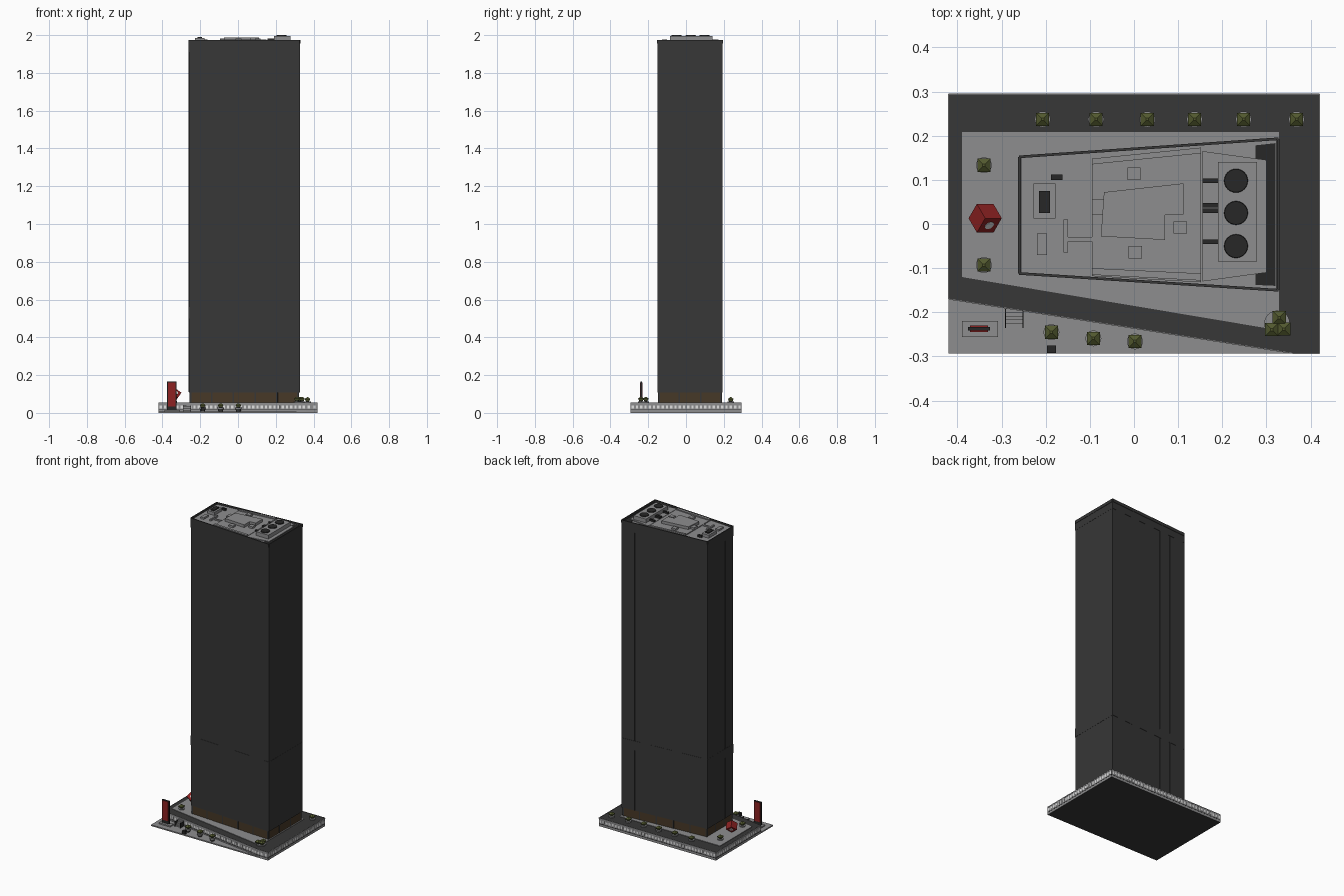
import bpy, bmesh, math
from mathutils import Vector, Matrix

if "Cube" in bpy.data.objects:
    bpy.data.objects.remove(bpy.data.objects["Cube"])

def mat(name, r, g, b):
    m = bpy.data.materials.new(name)
    m.diffuse_color = (r, g, b, 1)
    m.use_nodes = True
    m.node_tree.nodes["Principled BSDF"].inputs["Base Color"].default_value = m.diffuse_color
    return m

DARK = mat("dark glass and asphalt", 0.038, 0.038, 0.038)
GREY = mat("grey stone", 0.27, 0.27, 0.275)
LIGHT = mat("light window", 0.75, 0.75, 0.75)
RED = mat("red paint", 0.27, 0.016, 0.016)
BROWN = mat("bronze lobby glass", 0.062, 0.04, 0.02)
GREEN = mat("olive leaves", 0.085, 0.1, 0.028)
BLACK = mat("black metal", 0.02, 0.02, 0.02)

def finish(name, bm, *mats):
    bmesh.ops.recalc_face_normals(bm, faces=bm.faces)
    me = bpy.data.meshes.new(name)
    bm.to_mesh(me)
    bm.free()
    ob = bpy.data.objects.new(name, me)
    for m in mats:
        me.materials.append(m)
    bpy.context.collection.objects.link(ob)
    return ob

def prism(name, pts, z0, z1, m, side=None):
    """Extruded outline; optional second material on the side faces."""
    bm = bmesh.new()
    f = bm.faces.new([bm.verts.new((x, y, z0)) for x, y in pts])
    up = bmesh.ops.extrude_face_region(bm, geom=[f])["geom"]
    bmesh.ops.translate(bm, vec=(0, 0, z1 - z0), verts=[v for v in up if isinstance(v, bmesh.types.BMVert)])
    bm.normal_update()
    for f in bm.faces:
        if side and abs(f.normal.z) < 0.5:
            f.material_index = 1
    return finish(name, bm, *([m, side] if side else [m]))

def box(name, x0, x1, y0, y1, z0, z1, m):
    return prism(name, [(x0, y0), (x1, y0), (x1, y1), (x0, y1)], z0, z1, m)

def cyl(name, x, y, z0, z1, r0, r1, m, n=16, turn=0.0):
    bm = bmesh.new()
    bmesh.ops.create_cone(bm, cap_ends=True, segments=n, radius1=r0, radius2=r1, depth=z1 - z0,
                          matrix=Matrix.Translation((x, y, (z0 + z1) / 2)) @ Matrix.Rotation(turn, 4, 'Z'))
    return finish(name, bm, m)

def wall_plate(name, a, b, s0, s1, z0, z1, m, t=0.002):
    """Thin plate on the wall a->b (outside to the right), from s0 to s1 along it."""
    a, b = Vector(a), Vector(b)
    d = (b - a).normalized()
    n = Vector((d.y, -d.x))
    p, q = a + d * s0, a + d * s1
    return prism(name, [p - n * t, q - n * t, q + n * t, p + n * t], z0, z1, m)

# ---- ground slab and raised street block
H = 0.052
box("lower_ground", -0.42, 0.42, -0.293, 0.294, 0.0, 0.008, GREY)
box("underside", -0.418, 0.418, -0.29, 0.293, -0.0005, 0.002, DARK)
block = [(-0.42, -0.17), (0.36, -0.293), (0.42, -0.293), (0.42, 0.294), (-0.42, 0.294)]
prism("sidewalk_block", block, 0.006, H, DARK, GREY)
prism("plaza_paving", [(-0.39, -0.12), (0.295, -0.235), (0.328, -0.235), (0.328, 0.208), (-0.39, 0.208)],
      H - 0.01, H + 0.003, GREY)

# ---- rim, base ledge and little windows around the block
for i, a in enumerate(block):
    b = block[(i + 1) % len(block)]
    L = (Vector(b) - Vector(a)).length
    wall_plate("block_rim", a, b, 0, L, H - 0.004, H + 0.002, GREY, 0.001)
    wall_plate("block_shadow_band", a, b, 0, L, 0.014, 0.018, DARK, 0.0008)
    n = int(L / 0.022)
    for k in range(n):
        s = (k + 0.5) * L / n
        wall_plate("block_window", a, b, s - 0.006, s + 0.006, 0.024, 0.04, LIGHT, 0.0009)

# ---- tower
tower = [(-0.26, -0.112), (0.327, -0.15), (0.327, 0.193), (-0.26, 0.152)]
c = Vector((0.035, 0.02))
inner = [tuple(c + (Vector(p) - c) * 0.982) for p in tower]
prism("lobby", inner, H, 0.112, BROWN)
prism("tower_shaft", tower, 0.108, 1.962, DARK)
prism("roof_deck", inner, 1.95, 1.964, GREY)
splits = [(0.18, 0.55), (0.28,), (0.15, 0.25, 0.37, 0.51, 0.66, 0.8), (0.3, 0.7)]
for i, a in enumerate(tower):
    b = tower[(i + 1) % 4]
    L = (Vector(b) - Vector(a)).length
    wall_plate("parapet", a, b, 0, L, 1.955, 1.975, DARK, 0.003)
    wall_plate("mechanical_band", a, b, 0, L, 0.50, 0.56, DARK, 0.001)
    wall_plate("top_band", a, b, 0, L, 1.91, 1.97, DARK, 0.001)
    for f in splits[i]:
        wall_plate("facade_seam", a, b, f * L - 0.002, f * L + 0.002, 0.11, 1.97, DARK, 0.0012)
    # lobby columns
    ia, ib = inner[i], inner[(i + 1) % 4]
    n = 5 if i % 2 == 0 else 3
    L = (Vector(ib) - Vector(ia)).length
    for k in range(n + 1):
        s = min(max(k * L / n, 0.005), L - 0.005)
        wall_plate("lobby_column", ia, ib, s - 0.004, s + 0.004, H, 0.11, DARK, 0.002)

# ---- roof equipment
prism("roof_platform", [(-0.095, -0.118), (0.152, -0.132), (0.152, 0.168), (-0.095, 0.148)], 1.96, 1.97, GREY)
prism("penthouse", [(-0.075, -0.028), (0.07, -0.036), (0.07, 0.02), (0.112, 0.022), (0.112, 0.092),
                    (-0.068, 0.072)], 1.965, 1.988, GREY)
box("penthouse_step", -0.095, -0.068, 0.02, 0.055, 1.965, 1.982, GREY)
prism("roof_back_duct", [(-0.095, 0.135), (0.152, 0.16), (0.152, 0.173), (-0.095, 0.148)], 1.965, 1.977, GREY)
prism("roof_front_duct", [(-0.095, -0.115), (0.152, -0.128), (0.152, -0.112), (-0.095, -0.1)], 1.965, 1.977, GREY)
for x, y in [(-0.015, 0.1), (-0.012, -0.078), (0.09, -0.022)]:
    box("roof_hatch", x, x + 0.03, y, y + 0.028, 1.965, 1.982, GREY)
prism("cooling_base", [(0.155, -0.13), (0.3, -0.11), (0.3, 0.145), (0.155, 0.165)], 1.96, 1.97, GREY)
prism("roof_dark_strip", [(0.275, -0.138), (0.32, -0.14), (0.32, 0.183), (0.275, 0.178)], 1.96, 1.966, BLACK)
box("cooling_tower", 0.19, 0.278, -0.085, 0.14, 1.965, 1.995, GREY)
for y in (0.098, 0.025, -0.05):
    cyl("cooling_fan", 0.231, y, 1.99, 2.0, 0.028, 0.026, BLACK, 24)
for y in (0.098, 0.042, 0.03, -0.04):
    box("cooling_pipe", 0.155, 0.195, y - 0.005, y + 0.005, 1.97, 1.982, BLACK)
box("vent_house", -0.228, -0.178, 0.012, 0.092, 1.96, 1.984, GREY)
box("vent_grille", -0.215, -0.19, 0.025, 0.075, 1.98, 1.99, BLACK)
box("small_vent", -0.188, -0.162, 0.1, 0.112, 1.96, 1.978, BLACK)
box("small_roof_box", -0.22, -0.197, -0.07, -0.022, 1.96, 1.975, GREY)
box("roof_pipe_run", -0.16, -0.15, -0.065, 0.01, 1.96, 1.974, GREY)
box("roof_pipe_cross", -0.15, -0.095, -0.04, -0.03, 1.96, 1.972, GREY)

# ---- tipped cube sculpture standing on one corner
A = 0.046
tilt = Vector((1, 1, 1)).rotation_difference(Vector((0, 0, 1))).to_matrix().to_4x4()
corner = tilt @ Vector((1, 0, 0))
spin = Matrix.Rotation(math.radians(300) - math.atan2(corner.y, corner.x), 4, 'Z')
place = Matrix.Translation((-0.337, 0.013, H + 0.002 + A * math.sqrt(3) / 2)) @ spin @ tilt
bm = bmesh.new()
bmesh.ops.create_cube(bm, size=A, matrix=place)
finish("tipped_cube", bm, RED)
for s in (1, -1):
    bm = bmesh.new()
    bmesh.ops.create_cone(bm, cap_ends=True, segments=24, radius1=0.011, radius2=0.011, depth=0.002,
                          matrix=place @ Matrix.Translation((s * A / 2, 0, 0)) @ Matrix.Rotation(math.pi / 2, 4, 'Y'))
    finish("cube_hole", bm, LIGHT)

# ---- bushes in round planters
def bush(x, y, z, pot=True):
    if pot:
        cyl("planter", x, y, z, z + 0.008, 0.017, 0.018, GREY, 20)
    q = math.pi / 4
    cyl("bush_stem", x, y, z, z + 0.014, 0.007, 0.01, BLACK, 8)
    cyl("bush_lower", x, y, z + 0.012, z + 0.022, 0.015, 0.021, GREEN, 4, q)
    cyl("bush_top", x, y, z + 0.022, z + 0.031, 0.021, 0.004, GREEN, 4, q)

for x in (-0.207, -0.086, 0.03, 0.137, 0.248, 0.368):
    bush(x, 0.237, H)
for y in (0.133, -0.093):
    bush(-0.34, y, H + 0.002)
for x, y in [(-0.187, -0.245), (-0.092, -0.259), (0.002, -0.266)]:
    bush(x, y, 0.02)
    cyl("planter_base", x, y, 0.006, 0.022, 0.012, 0.015, DARK, 12)
cyl("corner_planter", 0.324, -0.225, H, H + 0.008, 0.028, 0.029, GREY, 24)
for x, y in [(0.329, -0.212), (0.312, -0.239), (0.339, -0.238)]:
    bush(x, y, H + 0.002, False)

# ---- red sign on a pad, stair railings, street bin
box("sign_pad", -0.39, -0.308, -0.256, -0.22, 0.006, 0.016, GREY)
box("sign_frame", -0.376, -0.326, -0.241, -0.233, 0.014, 0.165, BLACK)
box("sign_panel", -0.371, -0.331, -0.244, -0.23, 0.035, 0.16, RED)
for x in (-0.291, -0.251):
    box("stair_rail", x - 0.001, x + 0.001, -0.235, -0.193, 0.006, 0.04, BLACK)
for k in range(4):
    box("stair_step", -0.29, -0.252, -0.225 + k * 0.008, -0.18, 0.006, 0.016 + k * 0.009, GREY)
box("street_bin", -0.197, -0.177, -0.292, -0.275, 0.006, 0.03, BLACK)
